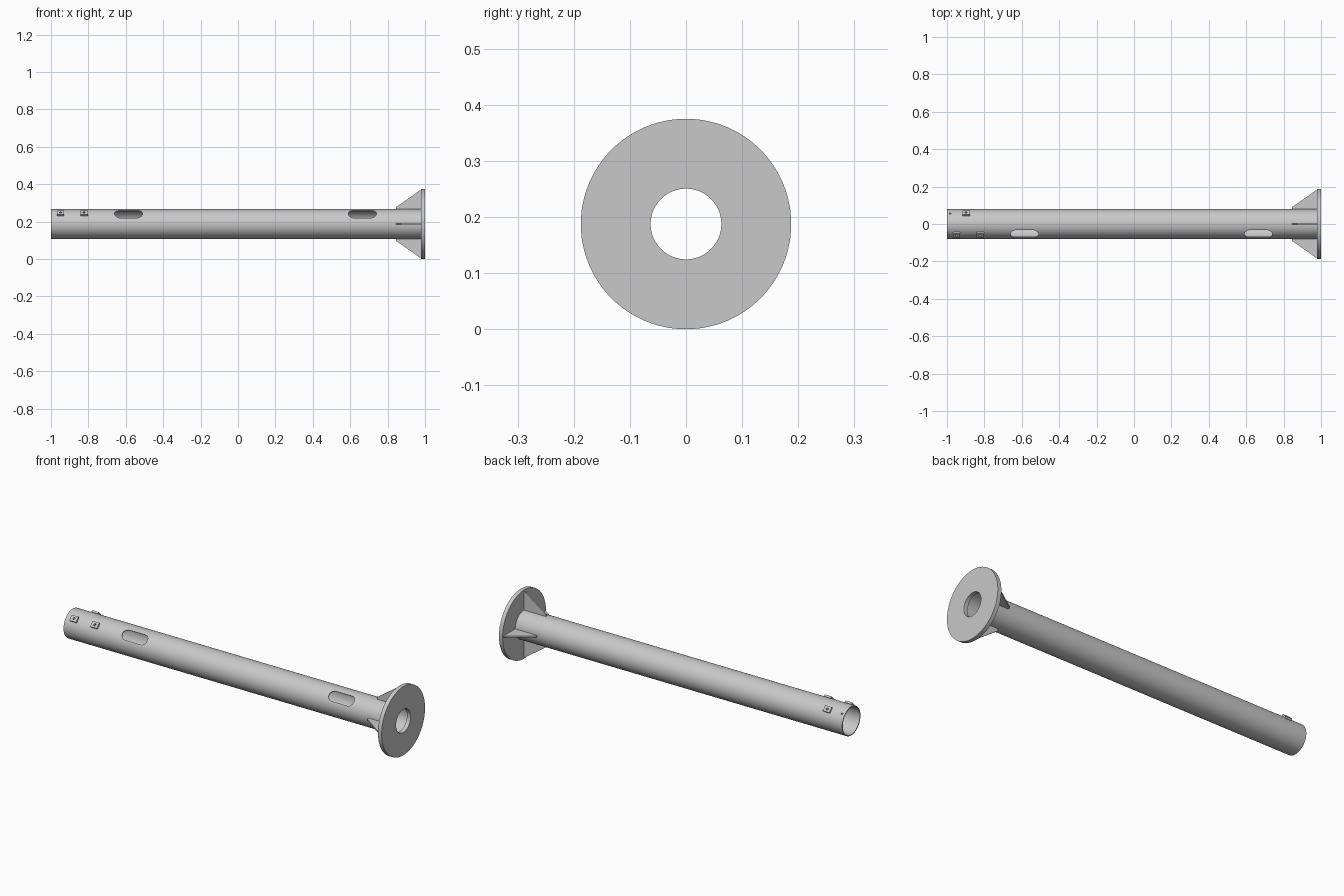
import bpy, bmesh
from math import pi, cos, sin, radians
from mathutils import Matrix

if "Cube" in bpy.data.objects:
    bpy.data.objects.remove(bpy.data.objects["Cube"])

AXIS_Z = 0.1875                      # height of the post's centre line
LIFT = Matrix.Translation((0, 0, AXIS_Z))
R = 0.079                            # tube radius
FLANGE_X = 0.978                     # inner face of the flange

steel = bpy.data.materials.new("grey_steel")
steel.use_nodes = True
GREY = (0.58, 0.58, 0.58, 1)
steel.diffuse_color = GREY
steel.node_tree.nodes["Principled BSDF"].inputs["Base Color"].default_value = GREY


def finish(name, bm):
    bmesh.ops.recalc_face_normals(bm, faces=bm.faces)
    mesh = bpy.data.meshes.new(name)
    bm.to_mesh(mesh)
    bm.free()
    mesh.materials.append(steel)
    obj = bpy.data.objects.new(name, mesh)
    bpy.context.collection.objects.link(obj)
    return obj


def ring(name, inner, outer, x0, x1, steps=96):
    """Rectangle section swept round the x axis."""
    bm = bmesh.new()
    vs = [bm.verts.new((x, 0, r)) for x, r in
          ((x0, inner), (x1, inner), (x1, outer), (x0, outer))]
    es = [bm.edges.new((vs[i], vs[(i + 1) % 4])) for i in range(4)]
    bmesh.ops.spin(bm, geom=vs + es, cent=(0, 0, 0), axis=(1, 0, 0),
                   angle=2 * pi, steps=steps)
    bmesh.ops.remove_doubles(bm, verts=bm.verts, dist=1e-5)
    bm.transform(LIFT)
    return finish(name, bm)


def prism(name, outline, lo, hi, matrix):
    """Flat outline extruded along local z, then placed by a matrix."""
    bm = bmesh.new()
    face = bm.faces.new([bm.verts.new((x, y, lo)) for x, y in outline])
    ext = bmesh.ops.extrude_face_region(bm, geom=[face], use_keep_orig=True)
    top = [v for v in ext["geom"] if isinstance(v, bmesh.types.BMVert)]
    bmesh.ops.translate(bm, verts=top, vec=(0, 0, hi - lo))
    bm.transform(LIFT @ matrix)
    return finish(name, bm)


def capsule(cx, half, r, n=12):
    """Slot outline; half = 0 gives a circle."""
    pts = []
    for side in (1, -1):
        for i in range(n + (half > 0)):
            a = -pi / 2 + pi * i / n
            pts.append((cx + side * (half + r * cos(a)), side * r * sin(a)))
    return pts


def cut(target, cutters):
    bpy.context.view_layer.objects.active = target
    for c in cutters:
        mod = target.modifiers.new("cut", "BOOLEAN")
        mod.operation = "DIFFERENCE"
        mod.solver = "EXACT"
        mod.object = c
        bpy.ops.object.modifier_apply(modifier=mod.name)
        bpy.data.objects.remove(c)


def smooth(obj):
    bpy.ops.object.select_all(action="DESELECT")
    obj.select_set(True)
    bpy.context.view_layer.objects.active = obj
    bpy.ops.object.shade_smooth_by_angle(angle=radians(30))


def around(deg):
    return Matrix.Rotation(radians(deg), 4, "X")


FRONT, BACK = around(45), around(-45)

# Tube with two long openings, screw holes and a small end hole
tube = ring("tube", R - 0.005, R, -1, FLANGE_X + 0.001)
plates = [("front_end_pad", -0.949, FRONT), ("front_inner_pad", -0.823, FRONT),
          ("back_pad", -0.898, BACK)]
cutters = [prism("cutter", capsule(x, 0.0475, 0.0275), 0.03, 0.12, FRONT)
           for x in (-0.585, 0.665)]
cutters += [prism("cutter", capsule(x, 0, 0.006, 8), 0.05, 0.12, m)
            for _, x, m in plates]
cutters.append(prism("cutter", capsule(-0.983, 0, 0.005, 8), 0.05, 0.12, BACK))
cut(tube, cutters)
smooth(tube)

# Square threaded pads on the tube
for name, x, m in plates:
    hx, hy = 0.02, 0.0155
    box = [(x - hx, -hy), (x + hx, -hy), (x + hx, hy), (x - hx, hy)]
    pad = prism(name, box, 0.0765, 0.088, m)
    cut(pad, [prism("cutter", capsule(x, 0, 0.006, 8), 0.05, 0.12, m)])
    smooth(pad)

# Round base flange with four bolt holes
flange = ring("flange", 0.063, AXIS_Z, FLANGE_X, 1, 128)
along_x = Matrix.Rotation(pi / 2, 4, "Y")
cut(flange, [prism("cutter", capsule(0, 0, 0.009, 8), 0.9, 1.1,
                   Matrix.Translation((0, y, z)) @ along_x)
             for y in (-0.11, 0.11) for z in (-0.11, 0.11)])
smooth(flange)

# Four stiffening gussets
gusset = [(0.845, R - 0.003), (FLANGE_X, R - 0.003), (FLANGE_X, 0.178),
          (0.97, 0.178), (0.845, 0.09)]
for i, side in enumerate(("back", "top", "front", "bottom")):
    prism(side + "_gusset", gusset, -0.004, 0.004, around(90 * i))
